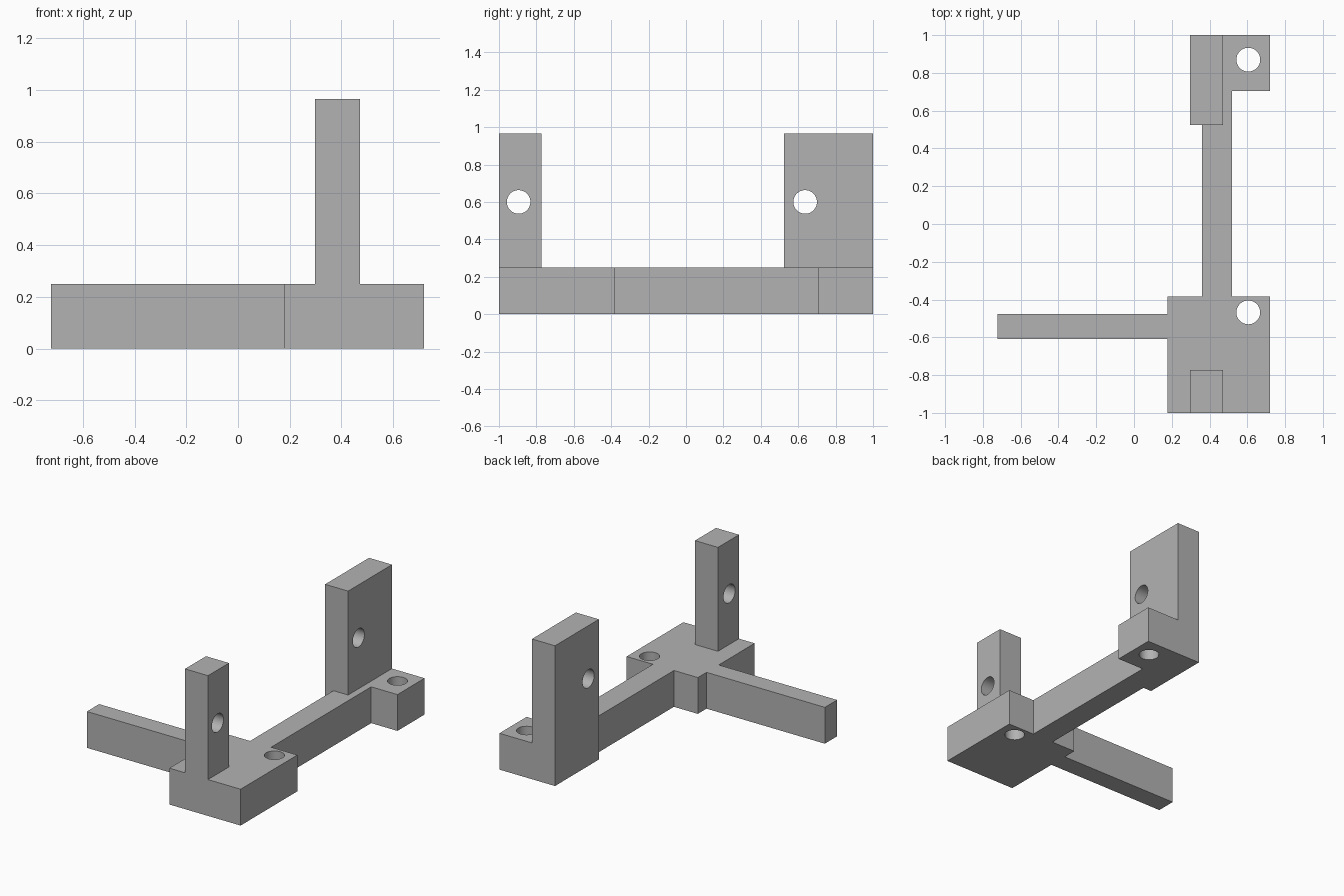
import bpy
import bmesh
from math import pi
from mathutils import Matrix, Vector

cube = bpy.data.objects.get("Cube")
if cube:
    bpy.data.objects.remove(cube, do_unlink=True)

BASE_TOP, POST_TOP, HOLE_R = 0.25, 0.965, 0.063

grey = bpy.data.materials.new("plain grey")
grey.use_nodes = True
grey.diffuse_color = (0.45, 0.45, 0.45, 1)
grey.node_tree.nodes["Principled BSDF"].inputs["Base Color"].default_value = grey.diffuse_color


def add_object(name, bm):
    bmesh.ops.recalc_face_normals(bm, faces=bm.faces)
    mesh = bpy.data.meshes.new(name)
    bm.to_mesh(mesh)
    bm.free()
    mesh.materials.append(grey)
    obj = bpy.data.objects.new(name, mesh)
    bpy.context.collection.objects.link(obj)
    return obj


def prism(name, outline, z0, z1):
    bm = bmesh.new()
    face = bm.faces.new([bm.verts.new((x, y, z0)) for x, y in outline])
    top = bmesh.ops.extrude_face_region(bm, geom=[face])["geom"]
    bmesh.ops.translate(bm, vec=(0, 0, z1 - z0),
                        verts=[v for v in top if isinstance(v, bmesh.types.BMVert)])
    return add_object(name, bm)


def post(name, y0, y1):
    x0, x1 = 0.297, 0.472
    return prism(name, [(x0, y0), (x1, y0), (x1, y1), (x0, y1)], 0.1, POST_TOP)


def drill(name, centre, axis):
    turn = Matrix.Rotation(pi / 2, 4, "Y") if axis == "X" else Matrix()
    bm = bmesh.new()
    bmesh.ops.create_cone(bm, cap_ends=True, segments=48, radius1=HOLE_R, radius2=HOLE_R,
                          depth=0.8, matrix=Matrix.Translation(Vector(centre)) @ turn)
    obj = add_object(name, bm)
    obj.hide_render = True
    return obj


def combine(body, tool, operation):
    mod = body.modifiers.new(tool.name, "BOOLEAN")
    mod.operation, mod.solver, mod.object = operation, "EXACT", tool
    bpy.context.view_layer.objects.active = body
    bpy.ops.object.modifier_apply(modifier=mod.name)
    bpy.data.objects.remove(tool, do_unlink=True)


# Flat base: front block, side arm, long bar and rear foot in one outline
bracket = prism("bracket", [
    (0.178, -1), (0.72, -1), (0.72, -0.383), (0.52, -0.383),
    (0.52, 0.705), (0.72, 0.705), (0.72, 1), (0.297, 1),
    (0.297, 0.523), (0.36, 0.523), (0.36, -0.383), (0.178, -0.383),
    (0.178, -0.477), (-0.723, -0.477), (-0.723, -0.61), (0.178, -0.61),
], 0, BASE_TOP)

# Upright posts
combine(bracket, post("front_post", -1, -0.772), "UNION")
combine(bracket, post("rear_post", 0.523, 1), "UNION")

# Vertical bolt holes in the base, cross holes in the posts
for y in (-0.468, 0.87):
    combine(bracket, drill("base_hole", (0.605, y, 0.1), "Z"), "DIFFERENCE")
for y in (-0.895, 0.637):
    combine(bracket, drill("post_hole", (0.385, y, 0.6), "X"), "DIFFERENCE")

# Smooth hole walls, sharp edges elsewhere
bpy.ops.object.select_all(action="DESELECT")
bracket.select_set(True)
bpy.context.view_layer.objects.active = bracket
bpy.ops.object.shade_smooth_by_angle(angle=pi / 6)
